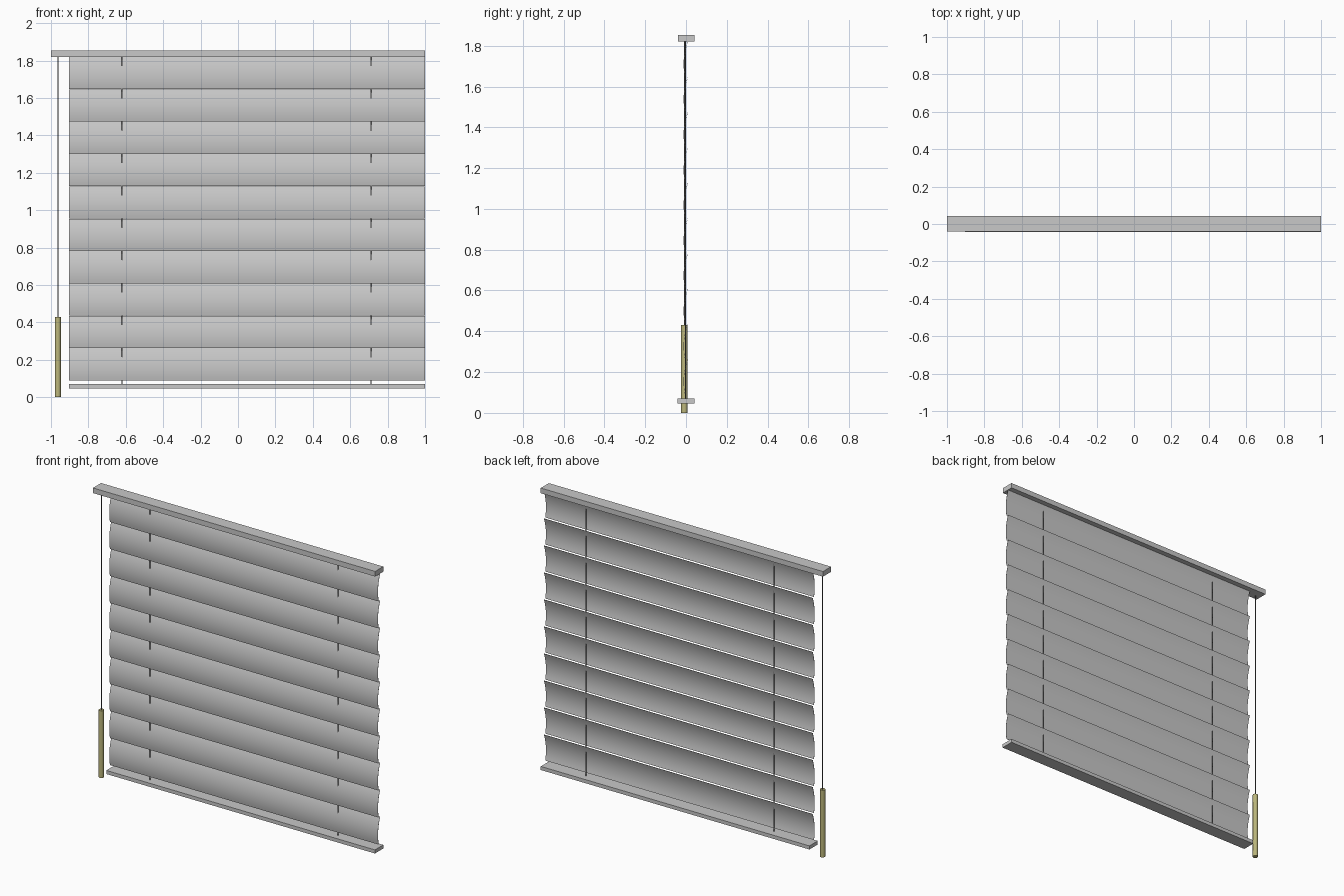
import bpy, bmesh, math
from mathutils import Vector

if "Cube" in bpy.data.objects:
    bpy.data.objects.remove(bpy.data.objects["Cube"])


def mat(name, col):
    m = bpy.data.materials.new(name)
    m.diffuse_color = (*col, 1)
    m.use_nodes = True
    m.node_tree.nodes["Principled BSDF"].inputs["Base Color"].default_value = m.diffuse_color
    return m


GREY = mat("light grey", (0.58, 0.58, 0.58))
CORD = mat("dark cord", (0.16, 0.16, 0.16))
WAND = mat("khaki", (0.50, 0.47, 0.20))


def finish(bm, name, m, smooth=None):
    bmesh.ops.recalc_face_normals(bm, faces=bm.faces)
    me = bpy.data.meshes.new(name)
    bm.to_mesh(me)
    bm.free()
    ob = bpy.data.objects.new(name, me)
    bpy.context.collection.objects.link(ob)
    me.materials.append(m)
    if smooth:
        bpy.ops.object.select_all(action='DESELECT')
        ob.select_set(True)
        bpy.context.view_layer.objects.active = ob
        bpy.ops.object.shade_smooth_by_angle(angle=math.radians(smooth))
    return ob


def box(name, lo, hi, m):
    bm = bmesh.new()
    bmesh.ops.create_cube(bm, size=1)
    lo, hi = Vector(lo), Vector(hi)
    for v in bm.verts:
        v.co = Vector([(lo[i] + hi[i]) / 2 + v.co[i] * (hi[i] - lo[i]) for i in range(3)])
    return finish(bm, name, m)


def rod(name, x, y, z0, z1, r, sides, m):
    bm = bmesh.new()
    bmesh.ops.create_cone(bm, cap_ends=True, segments=sides, radius1=r, radius2=r, depth=z1 - z0)
    bmesh.ops.translate(bm, verts=bm.verts, vec=(x, y, (z0 + z1) / 2))
    return finish(bm, name, m, 50)


# Head rail and bottom rail
box("head_rail", (-1, -0.04, 1.82), (1, 0.042, 1.853), GREY)
box("bottom_rail", (-0.904, -0.042, 0.047), (1, 0.042, 0.07), GREY)

# Curved slats: top edge leans back, belly bulges forward
PITCH, H, TH, N = 0.173, 0.172, 0.0012, 10


def slat(name, top):
    front = []
    for i in range(N + 1):
        t = i / N
        y = 0.009 * (1 - t) ** 2 - 0.048 * t * (1 - t) - 0.005 * t * t
        front.append((y, top - t * H))
    loop = front + [(y + TH, z) for y, z in reversed(front)]
    bm = bmesh.new()
    a = [bm.verts.new((-0.904, y, z)) for y, z in loop]
    b = [bm.verts.new((1, y, z)) for y, z in loop]
    n = len(loop)
    for i in range(n):
        j = (i + 1) % n
        bm.faces.new((a[i], a[j], b[j], b[i]))
    for i in range(N):
        for v in (a, b):
            bm.faces.new((v[i], v[i + 1], v[n - 2 - i], v[n - 1 - i]))
    finish(bm, name, GREY, 30)


for k in range(10):
    slat(f"slat_{k + 1}", 1.819 - k * PITCH)

# Ladder cords
for side, x in (("left", -0.62), ("right", 0.711)):
    rod("ladder_cord_" + side, x, -0.003, 0.06, 1.83, 0.003, 8, CORD)

# Pull cord with wand handle
rod("pull_cord", -0.963, -0.008, 0.42, 1.83, 0.003, 8, CORD)
rod("wand_handle", -0.963, -0.008, 0, 0.43, 0.0165, 8, WAND)
